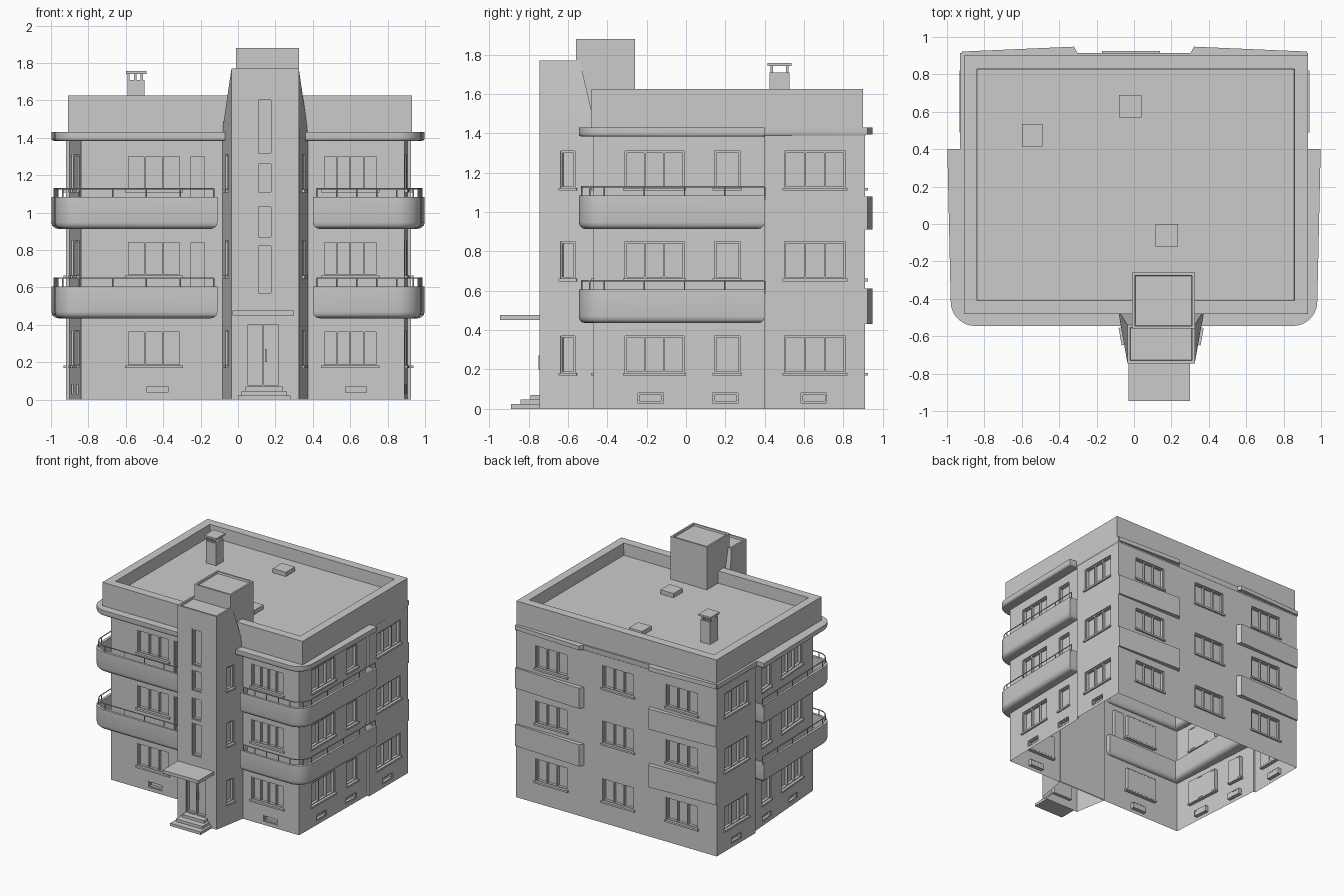
import bpy, bmesh, math
from mathutils import Matrix, Vector

if "Cube" in bpy.data.objects:
    bpy.data.objects.remove(bpy.data.objects["Cube"])

plaster = bpy.data.materials.new("grey_plaster")
plaster.use_nodes = True
plaster.diffuse_color = (0.6, 0.6, 0.6, 1)
plaster.node_tree.nodes["Principled BSDF"].inputs["Base Color"].default_value = (0.6, 0.6, 0.6, 1)
parts = []


def finish(name, bm):
    bmesh.ops.recalc_face_normals(bm, faces=bm.faces)
    mesh = bpy.data.meshes.new(name)
    bm.to_mesh(mesh)
    bm.free()
    mesh.materials.append(plaster)
    ob = bpy.data.objects.new(name, mesh)
    bpy.context.collection.objects.link(ob)
    parts.append(ob)
    return ob


def loft(name, rings, rim=0, drop=0, bevel=0):
    """Stack outlines (z, points); optionally sink the top inside a rim and round the bottom."""
    bm = bmesh.new()
    loops = [[bm.verts.new((x, y, z)) for x, y in pts] for z, pts in rings]
    n = len(loops[0])
    for a, b in zip(loops, loops[1:]):
        for i in range(n):
            j = (i + 1) % n
            bm.faces.new((a[i], a[j], b[j], b[i]))
    bottom = bm.faces.new(loops[0])
    top = bm.faces.new(loops[-1])
    bmesh.ops.recalc_face_normals(bm, faces=bm.faces)
    if rim:
        bmesh.ops.inset_region(bm, faces=[top], thickness=rim)
        edges = bmesh.ops.inset_region(bm, faces=[top], thickness=0.004)
        bmesh.ops.translate(bm, verts=top.verts, vec=(0, 0, -drop))
    if bevel:
        bmesh.ops.bevel(bm, geom=list(bottom.edges), offset=bevel, segments=3,
                        profile=0.5, affect='EDGES')
    return finish(name, bm)


def rect(x0, x1, y0, y1):
    return [(x0, y0), (x1, y0), (x1, y1), (x0, y1)]


def prism(name, pts, z0, z1, **kw):
    return loft(name, [(z0, pts), (z1, pts)], **kw)


def box(bm, frame, u0, u1, d0, d1, z0, z1):
    """Box in a wall frame: u along the wall, d inward, z up."""
    m = frame @ Matrix.Translation(((u0 + u1) / 2, (d0 + d1) / 2, (z0 + z1) / 2))
    m = m @ Matrix.Diagonal((u1 - u0, d1 - d0, z1 - z0, 1))
    bmesh.ops.create_cube(bm, size=1, matrix=m)


frames, sills = bmesh.new(), bmesh.new()


def window(cut, wall, c, w, z0, z1, panes=3, sill=True):
    """Recess, frame bars and sill at coordinate c along the wall's main axis."""
    a, b = Vector(wall[0]), Vector(wall[1])
    d = b - a
    k = 0 if abs(d.x) > abs(d.y) else 1
    p = a + d * ((c - a[k]) / d[k])
    f = Matrix.Translation((p.x, p.y, 0)) @ Matrix.Rotation(math.atan2(d.y, d.x), 4, 'Z')
    h, t = w / 2, 0.009
    box(cut, f, -h, h, -0.04, 0.03, z0, z1)
    for s in (z0, z1 - t):
        box(frames, f, -h, h, 0.008, 0.031, s, s + t)
    for i in range(panes + 1):
        u = -h + (w - t) * i / panes
        box(frames, f, u, u + t, 0.008, 0.031, z0, z1)
    if sill:
        box(sills, f, -h - 0.01, h + 0.01, -0.014, 0.03, z0 - 0.012, z0 + 0.003)


def carve(ob, cut):
    """Cut the recesses, then open the underside."""
    cutter = finish("cutter", cut)
    parts.remove(cutter)
    cutter.hide_render = True
    mod = ob.modifiers.new("recesses", 'BOOLEAN')
    mod.object, mod.operation, mod.solver = cutter, 'DIFFERENCE', 'EXACT'
    bpy.context.view_layer.objects.active = ob
    bpy.ops.object.modifier_apply(modifier=mod.name)
    bpy.data.objects.remove(cutter)
    bm = bmesh.new()
    bm.from_mesh(ob.data)
    low = [f for f in bm.faces if f.calc_center_median().z < 0.001]
    bmesh.ops.delete(bm, geom=low, context='FACES')
    bm.to_mesh(ob.data)
    bm.free()


# Main walls with a stepped-out rear bay on each side
outline = [(-0.84, -0.47), (0.89, -0.47), (0.905, 0.4), (0.925, 0.4), (0.925, 0.91),
           (-0.92, 0.91), (-0.92, 0.4), (-0.9, 0.4)]
body = prism("main_walls", outline, 0, 1.4)
edges = list(zip(outline, outline[1:] + outline[:1]))
front, right, right_bay, back, left_bay, left = (edges[i] for i in (0, 1, 3, 4, 5, 7))

cut = bmesh.new()
floors = [(0.18, 0.37), (0.66, 0.85), (1.12, 1.31)]
for n, (z0, z1) in enumerate(floors):
    window(cut, front, -0.45, 0.29, z0, z1)
    window(cut, front, 0.6, 0.295, z0, z1, 4)
    for wall, bay in ((right, right_bay), (left, left_bay)):
        window(cut, wall, -0.16, 0.3, z0, z1)
        window(cut, wall, 0.21, 0.13, z0, z1, 1)
        window(cut, bay, 0.655, 0.31, z0, z1)
    for x in (-0.6, -0.015, 0.6):
        window(cut, back, x, 0.29, z0, z1)
    if n:
        window(cut, front, -0.215, 0.09, z0 - 0.14, z1, 1, False)
for wall, c in ((front, -0.43), (front, 0.63), (right, -0.18), (right, 0.2), (right_bay, 0.65),
                (left, -0.18), (left, 0.2), (left_bay, 0.65)):
    window(cut, wall, c, 0.13, 0.03, 0.08, 1, False)
carve(body, cut)

# Stair tower, flared where it meets the front wall
base = [(-0.035, -0.745), (0.325, -0.745), (0.375, -0.46), (-0.085, -0.46)]
top = rect(-0.035, 0.325, -0.745, -0.54)
tower = loft("stair_tower", [(0, base), (1.43, base), (1.77, top)], rim=0.02, drop=0.015)
cut = bmesh.new()
for z0, z1 in floors:
    window(cut, (base[1], base[2]), -0.6, 0.075, z0, z1, 1)
    window(cut, (base[3], base[0]), -0.6, 0.075, z0, z1, 1)
for z0, z1 in ((0.56, 0.83), (0.86, 1.04), (1.1, 1.27), (1.31, 1.61)):
    window(cut, (base[0], base[1]), 0.143, 0.085, z0, z1, 1, False)
window(cut, (base[0], base[1]), 0.135, 0.18, 0.07, 0.41, 2, False)
carve(tower, cut)
prism("tower_top_room", rect(-0.01, 0.325, -0.56, -0.26), 1.35, 1.88, rim=0.02, drop=0.015)
finish("window_frames", frames)
finish("window_sills", sills)

# Entrance door handles, canopy and steps
prism("door_handle", rect(0.145, 0.155, -0.75, -0.735), 0.2, 0.27)
prism("entrance_canopy", rect(-0.03, 0.3, -0.945, -0.74), 0.45, 0.477)
for i in range(3):
    inset = i * 0.02
    prism("entrance_step", rect(0.0 + inset, 0.28 - inset, -0.89 + i * 0.05, -0.74),
          i * 0.023, (i + 1) * 0.023)


def wrap(start, s, off=0):
    """Path from a front start point round the corner to the rear bay."""
    r, cx, cy = 0.13 - off, 0.85, -0.415
    arc = [(cx + r * math.sin(a), cy - r * math.cos(a))
           for a in (math.radians(10 * i) for i in range(10))]
    return [(s * x, y) for x, y in [(start, cy - r)] + arc + [(0.998 - off, 0.4)]]


# Balconies with rounded fronts and thin railings
for s, start, side in ((-1, 0.11, "right"), (1, 0.4, "left")):
    for z in (0.435, 0.913):
        pts = wrap(start, s) + [(s * 0.79, 0.4), (s * 0.79, -0.43), (s * start, -0.43)]
        prism(side + "_balcony", pts, z, z + 0.17, rim=0.022, drop=0.11, bevel=0.035)
        path = wrap(start + 0.02, s, 0.015)
        curve = bpy.data.curves.new(side + "_railing", 'CURVE')
        curve.dimensions, curve.bevel_depth, curve.bevel_resolution = '3D', 0.004, 1
        lines = [[(x, y, z + 0.215) for x, y in path]]
        (x0, y0), (x1, y1), (xe, ye), (x2, y2) = path[0], path[1], path[-2], path[-1]
        posts = [path[6]]
        for i in range(5):
            t = i / 4
            posts += [(x0 + (x1 - x0) * t, y0), (xe + (x2 - xe) * t, ye + (y2 - ye) * t)]
        lines += [[(x, y, z + 0.15), (x, y, z + 0.215)] for x, y in posts]
        for line in lines:
            sp = curve.splines.new('POLY')
            sp.points.add(len(line) - 1)
            for p, co in zip(sp.points, line):
                p.co = (*co, 1)
        rail = bpy.data.objects.new(side + "_railing", curve)
        curve.materials.append(plaster)
        bpy.context.collection.objects.link(rail)
        bpy.ops.object.select_all(action='DESELECT')
        rail.select_set(True)
        bpy.context.view_layer.objects.active = rail
        bpy.ops.object.convert(target='MESH')
        parts.append(bpy.context.object)

# Rear spandrel bands and cornice over the outer bays
for s, far in ((1, 0.925), (-1, 0.92)):
    pts = [(s * x, y) for x, y in ((far, 0.89), (far, 0.922), (0.32, 0.948), (0.29, 0.89))]
    for z0, z1 in ((0.43, 0.61), (0.91, 1.08), (1.395, 1.43)):
        prism("rear_band", pts, z0, z1)

# Eaves slab and roof parapet around a sunken roof
half = wrap(0.1, 1) + [(0.93, 0.4), (0.93, 0.915)]
eaves = half + [(-x, y) for x, y in reversed(half)]
prism("eaves", eaves, 1.383, 1.43, bevel=0.015)
prism("roof_parapet", rect(-0.91, 0.93, -0.48, 0.9), 1.42, 1.625, rim=0.1, drop=0.1)

# Roof hatches and chimney
for x, y in ((-0.02, 0.63), (0.175, -0.06)):
    prism("roof_hatch", rect(x - 0.06, x + 0.06, y - 0.06, y + 0.06), 1.5, 1.56)
prism("chimney", rect(-0.59, -0.5, 0.425, 0.525), 1.5, 1.71, rim=0.02, drop=0.03)
for x in (-0.585, -0.55, -0.515):
    for y in (0.435, 0.515):
        prism("chimney_post", rect(x - 0.006, x + 0.006, y - 0.006, y + 0.006), 1.7, 1.745)
prism("chimney_cap", rect(-0.6, -0.49, 0.415, 0.535), 1.742, 1.757)

# Smooth curved parts, keep corners sharp
bpy.ops.object.select_all(action='DESELECT')
for ob in parts:
    ob.select_set(True)
bpy.context.view_layer.objects.active = body
bpy.ops.object.shade_smooth_by_angle(angle=math.radians(35))
